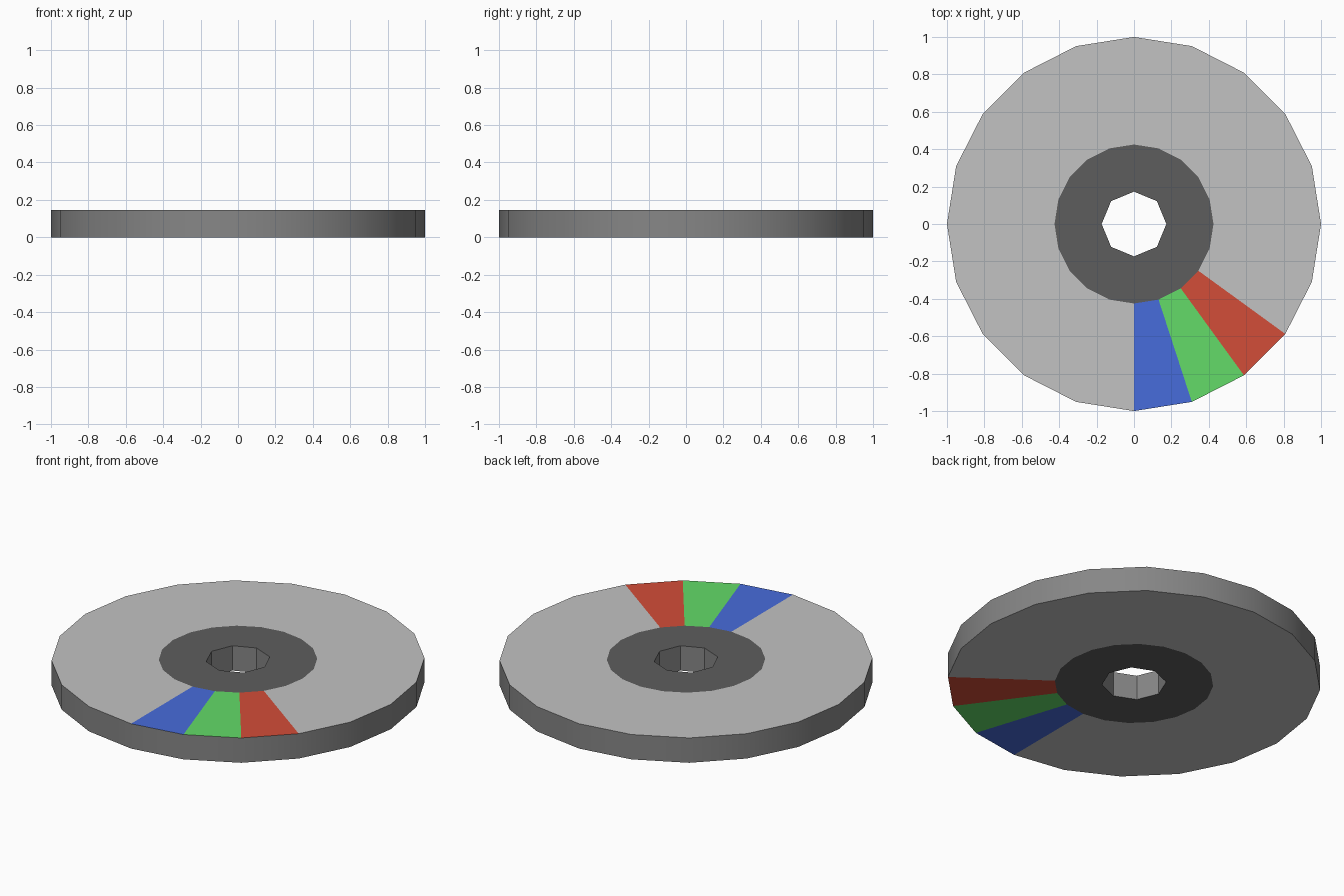
import bpy, bmesh, math

if "Cube" in bpy.data.objects:
    bpy.data.objects.remove(bpy.data.objects["Cube"])

HEIGHT = 0.147
SIDES, HOLE_SIDES = 20, 8
R_OUT, R_HUB, R_HOLE = 1.0, 0.425, 0.173

COLOURS = [
    ("light_grey", (0.54, 0.54, 0.54)),
    ("hub_dark_grey", (0.11, 0.11, 0.11)),
    ("edge_mid_grey", (0.24, 0.24, 0.24)),
    ("red", (0.65, 0.074, 0.04)),
    ("green", (0.126, 0.71, 0.138)),
    ("blue", (0.064, 0.15, 0.71)),
]
LIGHT, HUB, EDGE, RED, GREEN, BLUE = range(6)
# sector number (counter-clockwise from +x) -> painted colour
SECTORS = {15: BLUE, 16: GREEN, 17: RED}

bm = bmesh.new()


def ring(radius, sides, z):
    step = 2 * math.pi / sides
    return [bm.verts.new((radius * math.cos(i * step), radius * math.sin(i * step), z))
            for i in range(sides)]


def face(verts, mat, smooth=False):
    f = bm.faces.new(verts)
    f.material_index = mat
    f.smooth = smooth


def disc_side(z):
    """Coloured sectors plus the dark hub annulus at one height."""
    outer, hub, hole = ring(R_OUT, SIDES, z), ring(R_HUB, SIDES, z), ring(R_HOLE, HOLE_SIDES, z)
    for i in range(SIDES):
        k = (i + 1) % SIDES
        face([hub[i], outer[i], outer[k], hub[k]], SECTORS.get(i, LIGHT))
    # stitch the 20-sided hub outline to the 8-sided hole
    i = j = 0
    while i < SIDES or j < HOLE_SIDES:
        a, b = hub[i % SIDES], hole[j % HOLE_SIDES]
        if i < SIDES and (i + 1) / SIDES <= (j + 1) / HOLE_SIDES:
            i += 1
            face([b, a, hub[i % SIDES]], HUB)
        else:
            j += 1
            face([b, a, hole[j % HOLE_SIDES]], HUB)
    return outer, hole


def wall(low, high, smooth):
    for i in range(len(low)):
        k = (i + 1) % len(low)
        face([low[i], low[k], high[k], high[i]], EDGE, smooth)


# two flat sides, outer edge and axle hole
low_out, low_hole = disc_side(0.0)
top_out, top_hole = disc_side(HEIGHT)
wall(low_out, top_out, True)
wall(low_hole, top_hole, False)
bmesh.ops.recalc_face_normals(bm, faces=bm.faces[:])

# keep the corners between the sides and the edge sharp
for e in bm.edges:
    e.smooth = e.calc_face_angle(0) < math.radians(30)

mesh = bpy.data.meshes.new("wheel_disc")
bm.to_mesh(mesh)
bm.free()
for name, rgb in COLOURS:
    m = bpy.data.materials.new(name)
    m.diffuse_color = (*rgb, 1)
    m.use_nodes = True
    m.node_tree.nodes["Principled BSDF"].inputs["Base Color"].default_value = m.diffuse_color
    mesh.materials.append(m)
bpy.context.collection.objects.link(bpy.data.objects.new("wheel_disc", mesh))
